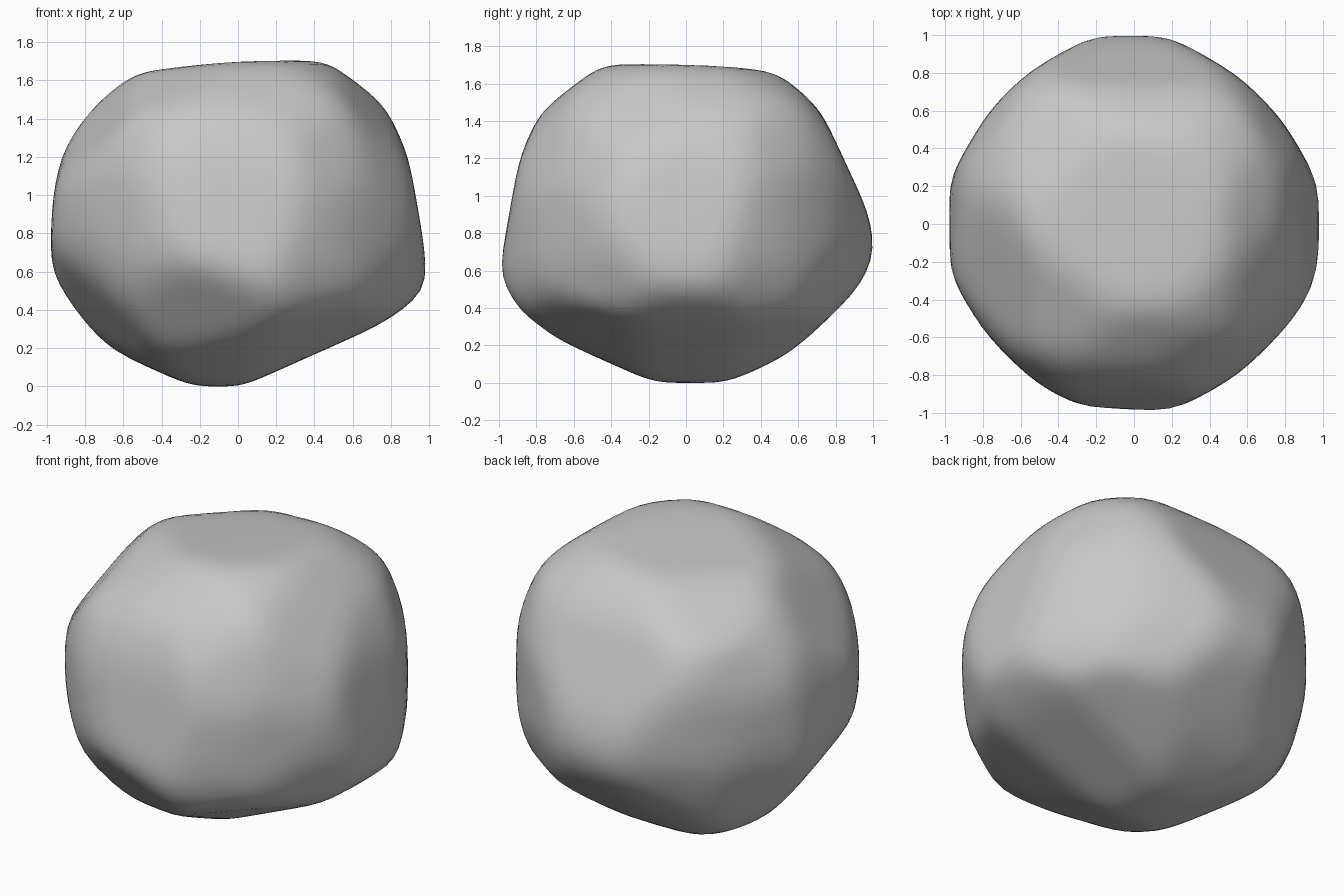
import bpy
import bmesh
from math import cos, sin, radians
from mathutils import Vector

default_cube = bpy.data.objects.get("Cube")
if default_cube:
    bpy.data.objects.remove(default_cube, do_unlink=True)

HALF_HEIGHT = 0.855
SHARPNESS = 80

# Gently tilted crown that slopes down towards the back and one side
CROWN = Vector((-0.07, 0.06, 1)) / 0.83

# Chipped facets in rings: tilt, first heading, then distances a quarter turn apart
FACET_RINGS = [
    (60, 45, .98, .91, .92, .98),
    (53, 0, .96, .94, .96, .95),
    (45, 0, 1.01, .94, 1.02, .99),
    (38, 18, 1.02, 1, .92, .98),
    (38, 72, 1, .99, 1, .95),
    (25, 0, .96, .91, .99, .96),
    (19, 33, .99, 1.02, .99, .97),
    (19, 57, 1, .99, 1.01, .97),
    (10, 0, .94, .98, .98, .94),
    (0, 0, .99, 1.01, .98, 1.02),
    (0, 30, .96, .98, .98, .97),
    (0, 45, .95, .97, .97, .96),
    (0, 60, .96, .97, .99, .99),
    (-19, 33, .98, .97, .96, 1),
    (-19, 57, .96, .97, .99, .98),
    (-25, 0, 1.05, .99, 1, 1.05),
    (-38, 18, 1.02, .94, .88, 1.04),
    (-38, 72, .98, .99, .92, 1),
    (-45, 0, .98, .9, 1.02, 1.02),
    (-53, 0, .88, .89, .93, .95),
    (-60, 45, .84, .95, .91, .82),
    (-66, 0, .79, .87, .88, .85),
]


def facet_planes():
    # Crown and level limits first, then the rings between them
    planes = [CROWN] + [Vector((0, 0, side / HALF_HEIGHT)) for side in (1, -1)]
    for tilt, heading, *distances in FACET_RINGS:
        for quarter, distance in enumerate(distances):
            turn, rise = radians(heading + quarter * 90), radians(tilt)
            normal = Vector((cos(rise) * cos(turn), cos(rise) * sin(turn), sin(rise)))
            planes.append(normal / distance)
    return planes


def worn_radius(direction, planes):
    """Distance to the facets, with their meeting edges rounded off."""
    total = sum(max(0, plane.dot(direction)) ** SHARPNESS for plane in planes)
    return total ** (-1 / SHARPNESS)


def make_material(name, colour):
    material = bpy.data.materials.new(name)
    material.use_nodes = True
    material.diffuse_color = colour
    shader = next(n for n in material.node_tree.nodes if n.type == 'BSDF_PRINCIPLED')
    shader.inputs["Base Color"].default_value = colour
    shader.inputs["Roughness"].default_value = 0.8
    return material


# Boulder: a round stone worn down to the facets, standing on the ground
bm = bmesh.new()
bmesh.ops.create_icosphere(bm, subdivisions=5, radius=1)
planes = facet_planes()
for vert in bm.verts:
    direction = vert.co.normalized()
    vert.co = direction * worn_radius(direction, planes)

# Soften the small ridges between neighbouring facets
for _ in range(3):
    bmesh.ops.smooth_vert(bm, verts=bm.verts, factor=0.5,
                          use_axis_x=True, use_axis_y=True, use_axis_z=True)
lowest = min(vert.co.z for vert in bm.verts)
bmesh.ops.translate(bm, verts=bm.verts, vec=(0, 0, -lowest))

mesh = bpy.data.meshes.new("boulder")
bm.to_mesh(mesh)
bm.free()
mesh.materials.append(make_material("stone grey", (0.57, 0.57, 0.57, 1)))
mesh.shade_smooth()
boulder = bpy.data.objects.new("boulder", mesh)
bpy.context.collection.objects.link(boulder)
